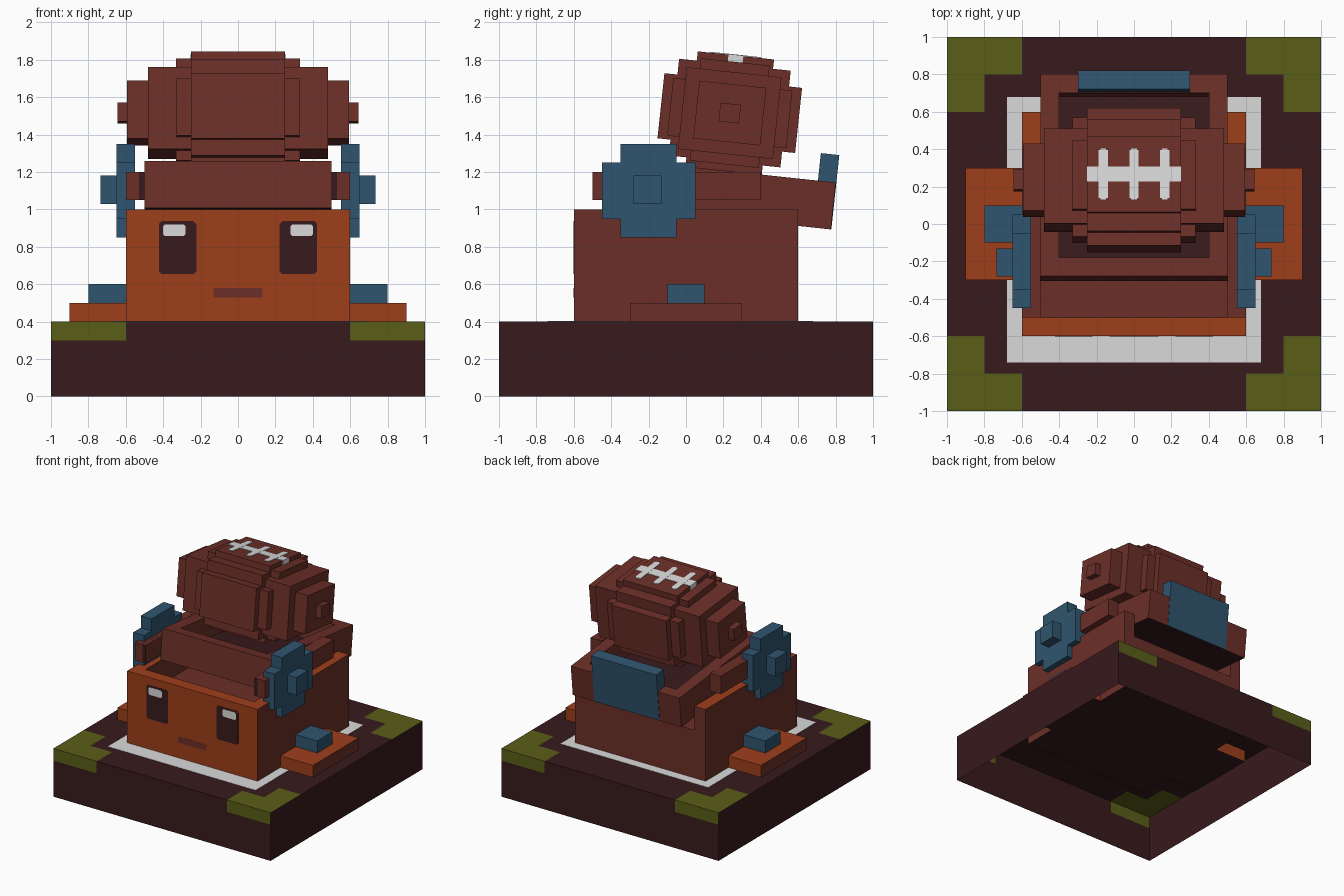
import bpy, bmesh, math
from mathutils import Matrix, Vector

if "Cube" in bpy.data.objects:
    bpy.data.objects.remove(bpy.data.objects["Cube"])


def material(name, rgb):
    def lin(v):
        return v / 12.92 if v <= 0.04045 else ((v + 0.055) / 1.055) ** 2.4
    m = bpy.data.materials.new(name)
    m.diffuse_color = [lin(c / 255) for c in rgb] + [1]
    m.use_nodes = True
    m.node_tree.nodes["Principled BSDF"].inputs["Base Color"].default_value = m.diffuse_color
    return m


DARK = material("dark brown", (56, 26, 28))
BROWN = material("red brown", (108, 47, 40))
ORANGE = material("orange", (158, 62, 26))
GREEN = material("moss green", (90, 94, 23))
BLUE = material("slate blue", (48, 85, 111))
WHITE = material("off white", (218, 218, 218))


def finish(name, bm, mats, rule=None, matrix=None):
    """Turn a bmesh into an object, colouring faces by an optional rule."""
    bmesh.ops.recalc_face_normals(bm, faces=bm.faces)
    bm.normal_update()
    if rule:
        for f in bm.faces:
            f.material_index = rule(f)
    if matrix:
        bm.transform(matrix)
    me = bpy.data.meshes.new(name)
    bm.to_mesh(me)
    bm.free()
    for m in mats:
        me.materials.append(m)
    ob = bpy.data.objects.new(name, me)
    bpy.context.collection.objects.link(ob)
    return ob


def add_box(bm, x, y, z):
    r = bmesh.ops.create_cube(bm, size=1)
    for v in r["verts"]:
        v.co = [(a[0] + a[1]) / 2 + c * (a[1] - a[0]) for a, c in zip((x, y, z), v.co)]


def box(name, x, y, z, mats, rule=None, matrix=None):
    bm = bmesh.new()
    add_box(bm, x, y, z)
    return finish(name, bm, mats, rule, matrix)


def open_tray(name, x, y, z, wall, depth, mats, rule, matrix=None):
    """Box with a straight-walled recess in its top."""
    bm = bmesh.new()
    add_box(bm, x, y, z)
    bm.normal_update()
    top = max(bm.faces, key=lambda f: f.calc_center_median().z)
    bmesh.ops.inset_region(bm, faces=[top], thickness=wall, use_even_offset=True)
    ext = bmesh.ops.extrude_face_region(bm, geom=[top])
    for v in ext["geom"]:
        if isinstance(v, bmesh.types.BMVert):
            v.co.z -= depth
    if top.is_valid:
        bmesh.ops.delete(bm, geom=[top], context='FACES_ONLY')
    return finish(name, bm, mats, rule, matrix)


def prism(bm, points, offset):
    """Extrude a flat outline by an offset."""
    face = bm.faces.new([bm.verts.new(p) for p in points])
    lid = bm.faces.new([bm.verts.new(Vector(p) + Vector(offset)) for p in points])
    a, b, n = list(face.verts), list(lid.verts), len(points)
    for i in range(n):
        bm.faces.new((a[i], a[(i + 1) % n], b[(i + 1) % n], b[i]))


def face_plate(name, x, z, mat, y, c=0.015):
    """Thin plate with clipped corners on the front of the head."""
    (x0, x1), (z0, z1) = x, z
    pts = [(x0 + c, z0), (x1 - c, z0), (x1, z0 + c), (x1, z1 - c),
           (x1 - c, z1), (x0 + c, z1), (x0, z1 - c), (x0, z0 + c)]
    bm = bmesh.new()
    prism(bm, [(p, y, q) for p, q in pts], (0, -0.599 - y, 0))
    finish(name, bm, [mat])


def mirrored(x, s):
    return (x[0], x[1]) if s > 0 else (-x[1], -x[0])


# Base: hollow underneath, cut so the corners can be green on top, front and back
bm = bmesh.new()
add_box(bm, (-1, 1), (-1, 1), (0, 0.4))
bm.normal_update()
bmesh.ops.delete(bm, geom=[f for f in bm.faces if f.normal.z < -0.9], context='FACES')
cuts = [(a, c) for a in (0, 1) for c in (-0.8, -0.6, 0.6, 0.8)] + [(2, 0.3)]
for axis, c in cuts:
    n = Vector((0, 0, 0))
    n[axis] = 1
    bmesh.ops.bisect_plane(bm, geom=bm.verts[:] + bm.edges[:] + bm.faces[:],
                           plane_co=n * c, plane_no=n)


def corner_rule(f):
    c = f.calc_center_median()
    a, b = sorted((abs(c.x), abs(c.y)))
    return 1 if c.z > 0.3 and a > 0.6 and b > 0.8 and abs(f.normal.x) < 0.5 else 0


base = finish("base", bm, [DARK, GREEN], corner_rule)
if sum(p.normal.z for p in base.data.polygons) < 0:
    base.data.flip_normals()

# Painted white outline around the head
box("ground_line", (-0.68, 0.68), (-0.74, 0.68), (0.401, 0.403), [WHITE])


# Head: orange front and rim, brown sides, dark underside sunk into the base
def head_rule(f):
    if f.normal.z < -0.9:
        return 2
    return 1 if f.normal.z > 0.9 or f.normal.y < -0.9 else 0


head = box("head", (-0.6, 0.6), (-0.6, 0.6), (0.3, 1.0), [BROWN, ORANGE, DARK], head_rule)
# Hollow in the head, open at the back where the tray hangs out
cutter = box("head_cutter", (-0.5, 0.5), (-0.5, 0.7), (0.8, 1.2), [BROWN])
cutter.hide_render = True
cutter.hide_viewport = True
cutter.display_type = 'WIRE'
cut = head.modifiers.new("hollow", 'BOOLEAN')
cut.operation = 'DIFFERENCE'
cut.solver = 'EXACT'
cut.object = cutter
face_plate("mouth", (-0.13, 0.13), (0.53, 0.58), BROWN, -0.601, 0.006)

# Paired parts
for s, side in ((1, "right"), (-1, "left")):
    face_plate(side + "_eye", mirrored((0.222, 0.423), s), (0.655, 0.937), DARK, -0.601)
    face_plate(side + "_eye_glint", mirrored((0.28, 0.402), s), (0.857, 0.92), WHITE, -0.602, 0.01)
    box(side + "_foot", mirrored((0.6, 0.9), s), (-0.3, 0.3), (0.3, 0.5), [ORANGE, BROWN, DARK],
        lambda f: 2 if f.normal.z < -0.9 else 1 if abs(f.normal.x) > 0.9 else 0)
    box(side + "_foot_button", mirrored((0.6, 0.8), s), (-0.1, 0.1), (0.5, 0.6), [BLUE])
    box(side + "_strap", mirrored((0.53, 0.6), s), (-0.5, 0.4), (1.05, 1.2), [BROWN])
    box(side + "_strap_lining", mirrored((0.5, 0.53), s), (-0.5, 0.4), (1.05, 1.199),
        [BROWN, DARK], lambda f: 1 if f.normal.y < -0.9 else 0)
    # Stepped ear disc with a knob
    pts = []
    for k in range(4):
        c, d = (1, 0, -1, 0)[k], (0, 1, 0, -1)[k]
        pts += [(c * p - d * q, d * p + c * q)
                for p, q in ((0.25, 0.15), (0.15, 0.15), (0.15, 0.25))]
    bm = bmesh.new()
    prism(bm, [(s * 0.55, p - 0.2, q + 1.1) for p, q in pts], (s * 0.1, 0, 0))
    add_box(bm, mirrored((0.65, 0.735), s), (-0.28, -0.13), (1.03, 1.18))
    finish(side + "_ear", bm, [BLUE])


# Tilted tray on top of the head, dark floor and underside
def tray_rule(f):
    if f.normal.z < -0.9:
        return 1
    return 1 if f.normal.z > 0.9 and f.calc_center_median().z < 0.08 else 0


tilt = Matrix.Rotation(math.radians(-6.1), 4, 'X')
tray_m = Matrix.Translation((0, 0.248, 1.08)) @ tilt
open_tray("tray", (-0.5, 0.5), (-0.543, 0.543), (-0.13, 0.122), 0.1, 0.18,
          [BROWN, DARK], tray_rule, tray_m)
box("tray_back_plate", (-0.3, 0.3), (0.447, 0.546), (-0.128, 0.27), [BLUE], None, tray_m)

# Ball built from stepped blocks: half length, depth, height
ball_m = Matrix.Translation((0, 0.234, 1.515)) @ tilt
bm = bmesh.new()
for hx, d, h in ((0.25, 0.74, 0.35), (0.251, 0.60, 0.52), (0.25, 0.41, 0.62),
                 (0.33, 0.64, 0.31), (0.331, 0.37, 0.55),
                 (0.48, 0.51, 0.44), (0.593, 0.36, 0.31), (0.643, 0.11, 0.10)):
    add_box(bm, (-hx, hx), (-d / 2, d / 2), (-h / 2, h / 2))
finish("ball", bm, [BROWN], None, ball_m)

# White laces on the ball, folding over the block ends
bm = bmesh.new()
add_box(bm, (-0.254, 0.254), (-0.04, 0.04), (0.307, 0.314))
for x in (-0.165, 0, 0.165):
    add_box(bm, (x - 0.025, x + 0.025), (-0.13, 0.13), (0.306, 0.315))
    add_box(bm, (x - 0.015, x + 0.015), (-0.138, 0.138), (0.306, 0.3145))
for s in (1, -1):
    add_box(bm, mirrored((0.248, 0.255), s), (-0.04, 0.04), (0.272, 0.314))
finish("laces", bm, [WHITE], None, ball_m)
